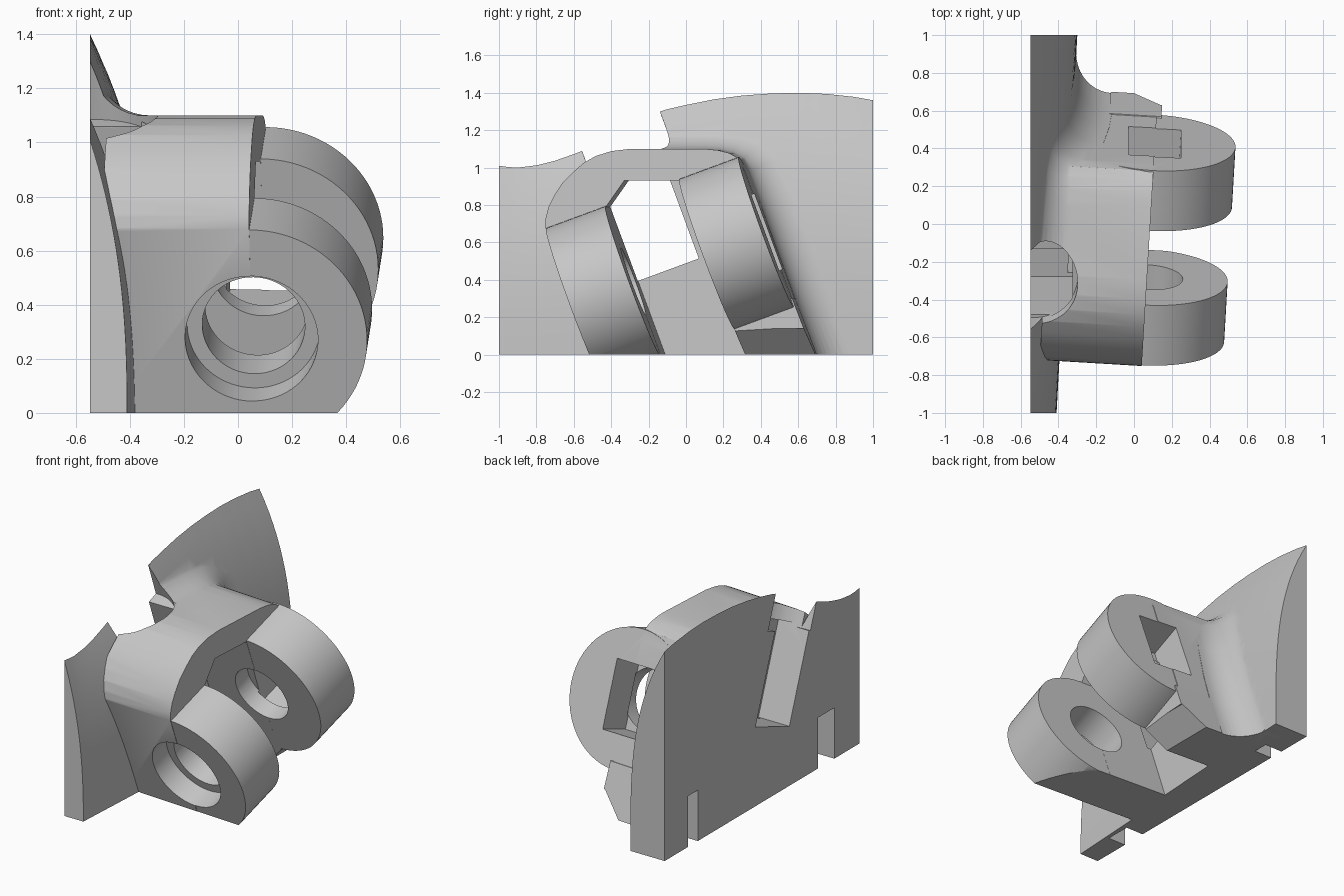
import bpy, bmesh, math
from mathutils import Vector, Matrix

if "Cube" in bpy.data.objects:
    bpy.data.objects.remove(bpy.data.objects["Cube"])

grey = bpy.data.materials.new("plain grey")
grey.use_nodes = True
COL = (0.57, 0.57, 0.57, 1)
grey.diffuse_color = COL
grey.node_tree.nodes["Principled BSDF"].inputs["Base Color"].default_value = COL

BACK = -0.547
# Tilted frame of the hinge: local y runs along the pin axis
C0 = Vector((0.05, -0.6, 0.275))
axis = Vector((0.06, 1.03, 0.38)).normalized()
ex = (Vector((1, 0, 0)) - axis * axis.x).normalized()
up = ex.cross(axis)
HINGE = Matrix.Translation(C0) @ Matrix((ex, axis, up)).transposed().to_4x4()
TILT = math.atan2(0.38, 1.03)


def finish(name, bm):
    bmesh.ops.recalc_face_normals(bm, faces=bm.faces)
    bmesh.ops.triangulate(bm, faces=[f for f in bm.faces if len(f.verts) > 3])
    if bm.calc_volume(signed=True) < 0:
        bmesh.ops.reverse_faces(bm, faces=bm.faces)
    me = bpy.data.meshes.new(name)
    bm.to_mesh(me)
    bm.free()
    me.materials.append(grey)
    ob = bpy.data.objects.new(name, me)
    bpy.context.collection.objects.link(ob)
    return ob


def loft(name, rings):
    """Closed solid through rings with equal point counts."""
    bm = bmesh.new()
    vs = [[bm.verts.new(p) for p in r] for r in rings]
    n = len(rings[0])
    for a, b in zip(vs, vs[1:]):
        for i in range(n):
            j = (i + 1) % n
            bm.faces.new((a[i], a[j], b[j], b[i]))
    bm.faces.new(vs[0][::-1])
    bm.faces.new(vs[-1])
    return finish(name, bm)


def slab(name, pts, x0, x1, skew=0.06):
    """Side profile (y, z) pushed along x, its ends square to the pin axis."""
    def ring(x):
        return [(x + skew * (y + 0.6), y - skew * (x - 0.05), z) for y, z in pts]
    return loft(name, [ring(x0), ring(x1)])


def box(name, lo, hi, matrix=Matrix()):
    bm = bmesh.new()
    size = [h - l for l, h in zip(lo, hi)]
    mid = [(h + l) / 2 for l, h in zip(lo, hi)]
    bmesh.ops.create_cube(bm, size=1, matrix=matrix @ Matrix.Translation(mid)
                          @ Matrix.Diagonal((*size, 1)))
    return finish(name, bm)


def barrel(name, r, t0, t1, matrix=HINGE):
    bm = bmesh.new()
    place = Matrix.Translation((0, (t0 + t1) / 2, 0)) @ Matrix.Rotation(math.pi / 2, 4, 'X')
    bmesh.ops.create_cone(bm, cap_ends=True, segments=96, radius1=r, radius2=r,
                          depth=t1 - t0, matrix=matrix @ place)
    return finish(name, bm)


def combine(base, other, op):
    m = base.modifiers.new(op, 'BOOLEAN')
    m.operation, m.object, m.solver = op, other, 'MANIFOLD'
    bpy.context.view_layer.objects.active = base
    bpy.ops.object.modifier_apply(modifier=m.name)
    bpy.data.objects.remove(other)


# Wall plate: flat back, bulging front that thins to an edge at the top
TOP = [(-1, 1.01), (-.95, 1.003), (-.9, 1.0), (-.8, 1.012), (-.7, 1.037), (-.6, 1.072),
       (-.53, 1.10), (-.3, 1.22), (-.17, 1.29), (-.1, 1.312), (0, 1.335), (.15, 1.365),
       (.3, 1.385), (.45, 1.396), (.6, 1.40), (.75, 1.394), (.9, 1.378), (1, 1.36)]


def plate_top(y):
    y = max(-1, min(1, y))
    for (a, za), (b, zb) in zip(TOP, TOP[1:]):
        if y <= b:
            return za + (zb - za) * (y - a) / (b - a)


def plate_x(y, z):
    foot = -0.355 + 0.055 * y
    f = min(1, max(0, z / plate_top(y)))
    return foot - (foot - BACK) * f ** (2.8 + 0.4 * y)


rings = []
for k in range(41):
    y = -1 + k / 20
    zt = plate_top(y)
    rings.append([(BACK, y, 0)] + [(plate_x(y, zt * i / 20), y, zt * i / 20) for i in range(21)])
bracket = loft("hinge_bracket", rings)

# Body with rounded shoulders
body = slab("body", [(-.501, 0), (-.752, .681), (-.75, .73), (-.735, .79), (-.705, .85),
                     (-.66, .92), (-.605, .975), (-.545, 1.027), (-.48, 1.063), (-.40, 1.088),
                     (-.30, 1.1), (.1, 1.1), (.17, 1.093), (.23, 1.078), (.28, 1.05),
                     (.315, .98), (.676, 0)], -0.49, 0.05)
combine(bracket, body, 'UNION')

# Foot below the rear lug
foot = slab("rear_foot", [(.31, 0), (.20, .30), (.57, .30), (.685, 0)], -0.2, 0.075)
combine(bracket, foot, 'UNION')

# Concave fillet where body meets plate
PATH = [(-.15, 1.1), (0, 1.1), (.08, 1.1), (.17, 1.093), (.23, 1.075), (.28, 1.04),
        (.315, .98), (.405, .735), (.495, .49), (.585, .245), (.695, -.055)]
rings = []
for i, (y, z) in enumerate(PATH):
    a, b = PATH[max(i - 1, 0)], PATH[min(i + 1, len(PATH) - 1)]
    d = Vector((b[0] - a[0], b[1] - a[1])).normalized()
    n = Vector((-d.y, d.x))
    r = 0.2
    xp = plate_x(y + n.x * r, z + n.y * r)
    y += 0.018
    prof = [(xp + r - r * math.sin(t), r - r * math.cos(t))
            for t in [k * math.pi / 20 for k in range(11)]]
    low = max(BACK + 0.003, xp - 0.06)
    prof += [(low, r), (low, -0.05), (xp + r, -0.05)]
    rings.append([(x, y + n.x * o, z + n.y * o) for x, o in prof])
combine(bracket, loft("fillet", rings), 'UNION')

# Gap between the lugs, under the bridge
gap = slab("gap", [(-.099, -.1), (-.136, 0), (-.428, .79), (-.33, .93), (-.034, .93),
                   (.31, 0), (.347, -.1)], -0.37, 1.0)
combine(bracket, gap, 'DIFFERENCE')

# Undercut of the rear foot
cut = [(-.01, -.01), (0, 0), (.14, .14), (.6, .14), (.6, -.01)]
combine(bracket, loft("undercut", [[(x, y, z) for x, z in cut] for y in (.2, .9)]), 'DIFFERENCE')

# Round lugs
for name, t0, t1 in (("front_lug", 0, .34), ("rear_lug", .76, 1.10)):
    combine(bracket, barrel(name, .428, t0, t1), 'UNION')

# Pin hole, counterbore and nut pocket
combine(bracket, barrel("pin_hole", .19, -.1, .88), 'DIFFERENCE')
combine(bracket, barrel("counterbore", .246, -.2, .14), 'DIFFERENCE')
combine(bracket, box("nut_pocket", (-.14, .87, -.215), (.14, 1.3, .215), HINGE), 'DIFFERENCE')

# Tilted channel from the back, opening into a wider round mouth on top
CHANNEL = Matrix.Translation((0, -.105, .45)) @ Matrix.Rotation(TILT, 4, 'X')
combine(bracket, box("channel", (-.8, -.185, 0), (-.325, .185, .6), CHANNEL), 'DIFFERENCE')
MOUTH = CHANNEL @ Matrix.Translation((-.53, .03, 0)) @ Matrix.Rotation(math.pi / 2, 4, 'X')
combine(bracket, barrel("channel_mouth", .232, .58, 1.5, MOUTH), 'DIFFERENCE')

# Two small slots at the foot of the back
for y, w in ((.71, .05), (-.655, .085)):
    combine(bracket, box("slot", (-.7, y - w, -.1), (-.42, y + w, .33)), 'DIFFERENCE')

# Flat base
combine(bracket, box("base_cut", (-2, -2, -1), (2, 2, 0)), 'DIFFERENCE')

bpy.ops.object.select_all(action='DESELECT')
bracket.select_set(True)
bpy.context.view_layer.objects.active = bracket
bpy.ops.object.shade_smooth_by_angle(angle=math.radians(28))
